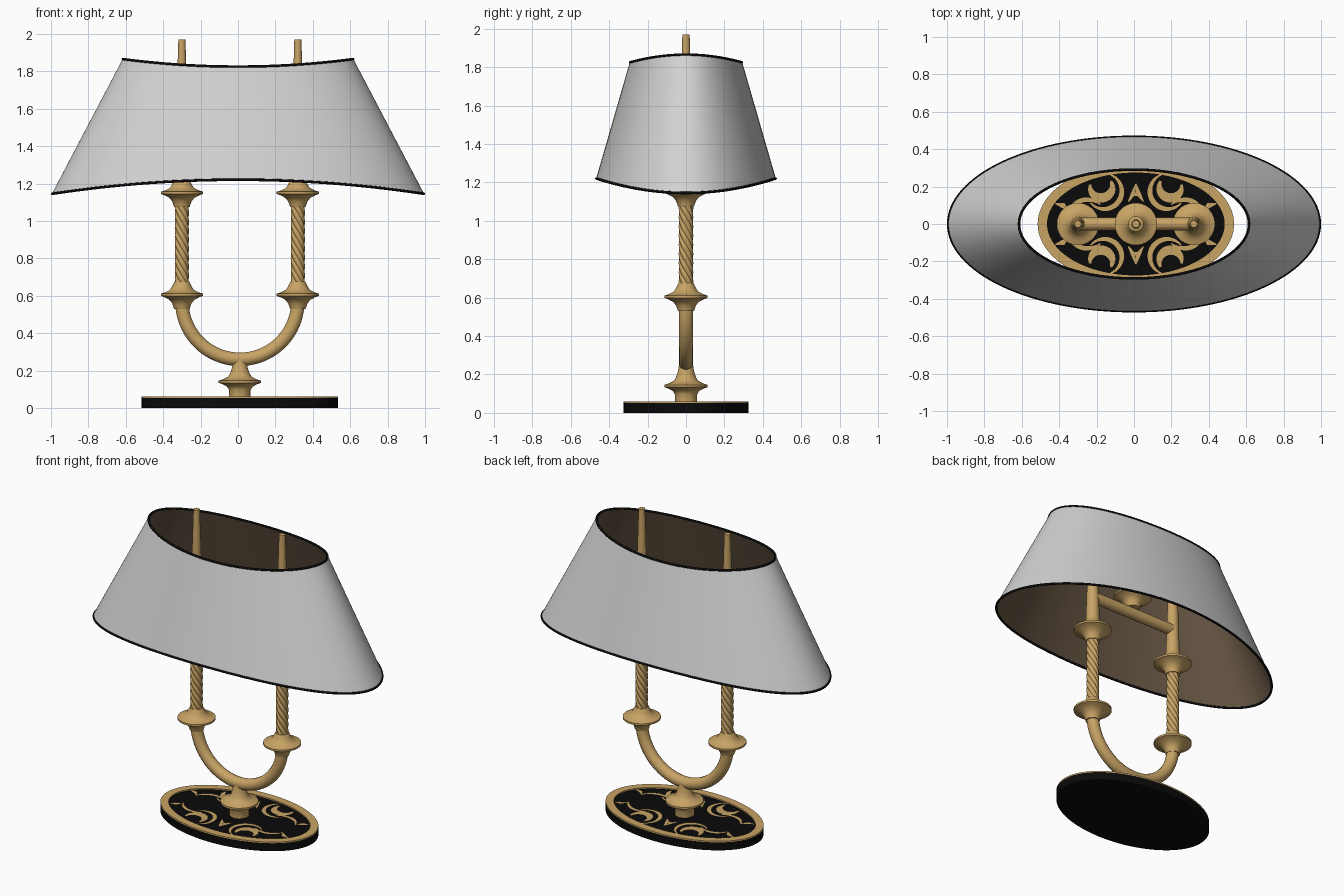
import bpy, bmesh, math
from math import sin, cos, pi, radians

cube = bpy.data.objects.get("Cube")
if cube:
    bpy.data.objects.remove(cube, do_unlink=True)


def material(name, rgb):
    m = bpy.data.materials.new(name)
    m.use_nodes = True
    m.diffuse_color = (*rgb, 1)
    m.node_tree.nodes["Principled BSDF"].inputs["Base Color"].default_value = (*rgb, 1)
    return m


GOLD = material("brass", (0.58, 0.37, 0.13))
BLACK = material("black", (0.003, 0.003, 0.003))
WHITE = material("shade white", (0.64, 0.64, 0.64))
BROWN = material("shade lining", (0.13, 0.09, 0.055))

CX = 0.01      # the lamp body stands slightly off the shade's centre
ARM = 0.31     # distance of each arm from the body's axis


def finish(name, bm, mats, angle=35):
    bmesh.ops.recalc_face_normals(bm, faces=bm.faces)
    me = bpy.data.meshes.new(name)
    bm.to_mesh(me)
    bm.free()
    ob = bpy.data.objects.new(name, me)
    bpy.context.collection.objects.link(ob)
    for m in mats:
        me.materials.append(m)
    bpy.ops.object.select_all(action='DESELECT')
    ob.select_set(True)
    bpy.context.view_layer.objects.active = ob
    bpy.ops.object.shade_smooth_by_angle(angle=radians(angle))
    return ob


def loft(bm, rings, cap=True, closed=False):
    """Skin a list of point rings; returns the bands of faces."""
    loops = [[bm.verts.new(p) for p in r] for r in rings]
    n = len(loops[0])
    pairs = list(zip(loops, loops[1:])) + ([(loops[-1], loops[0])] if closed else [])
    bands = [[bm.faces.new((a[i], a[(i + 1) % n], b[(i + 1) % n], b[i])) for i in range(n)]
             for a, b in pairs]
    if cap and not closed:
        bm.faces.new(loops[0])
        bm.faces.new(loops[-1])
    return bands


def ellipse(a, b, z, n=96, x=0.0):
    """z may be a function of x."""
    pts = [(a * cos(2 * pi * i / n), b * sin(2 * pi * i / n)) for i in range(n)]
    return [(x + px, py, z(px) if callable(z) else z) for px, py in pts]


def lathe(name, profile, x, z=0.0, n=40):
    bm = bmesh.new()
    loft(bm, [ellipse(r, r, z + h, n, x) for r, h in profile])
    return finish(name, bm, [GOLD])


def tube(name, points, radius, mat, cyclic=False):
    cu = bpy.data.curves.new(name, 'CURVE')
    cu.dimensions = '3D'
    cu.bevel_depth = radius
    cu.bevel_resolution = 5
    cu.use_fill_caps = True
    sp = cu.splines.new('POLY')
    sp.points.add(len(points) - 1)
    for p, q in zip(sp.points, points):
        p.co = (*q, 1)
    sp.use_cyclic_u = cyclic
    sp.use_smooth = True
    cu.materials.append(mat)
    ob = bpy.data.objects.new(name, cu)
    bpy.context.collection.objects.link(ob)


# Oval base: black body, brass rim, black inlaid field
bm = bmesh.new()
loft(bm, [ellipse(0.525, 0.325, z, x=CX) for z in (0, 0.052)])
finish("base", bm, [BLACK])
bm = bmesh.new()
loft(bm, [ellipse(a, b, z, x=CX) for a, b, z in
          ((0.525, 0.325, 0.052), (0.525, 0.325, 0.06), (0.475, 0.275, 0.06), (0.475, 0.275, 0.052))],
     closed=True)
finish("base_rim", bm, [GOLD])

# Scrollwork on the base: flat tapering ribbons, mirrored into four quarters
scroll = bmesh.new()


def ribbon(pts, width, sx=1, sy=1):
    n = len(pts)
    prev = None
    for i, (x, y) in enumerate(pts):
        x0, y0 = pts[max(i - 1, 0)]
        x1, y1 = pts[min(i + 1, n - 1)]
        d = math.hypot(x1 - x0, y1 - y0)
        w = width * (0.25 + 0.75 * sin(pi * i / (n - 1))) / 2
        ox, oy = -(y1 - y0) / d * w, (x1 - x0) / d * w
        cur = [scroll.verts.new((CX + sx * (x + s * ox), sy * (y + s * oy), 0.058)) for s in (1, -1)]
        if prev:
            f = scroll.faces.new((prev[0], prev[1], cur[1], cur[0]))
            f.normal_update()
            if f.normal.z < 0:
                f.normal_flip()
        prev = cur


def arc(cx, cy, r, a0, a1, n=20):
    return [(cx + r * cos(radians(a0 + (a1 - a0) * i / n)),
             cy + r * sin(radians(a0 + (a1 - a0) * i / n))) for i in range(n + 1)]


for sx in (1, -1):
    for sy in (1, -1):
        ribbon(arc(0.17, 0.175, 0.095, 110, 320), 0.028, sx, sy)
        ribbon(arc(0.185, 0.2, 0.06, 150, 370), 0.05, sx, sy)
        ribbon(arc(0.26, 0.02, 0.11, 130, 20), 0.025, sx, sy)
        ribbon([(0.36, 0.07), (0.39, 0.1), (0.43, 0.11)], 0.03, sx, sy)
        ribbon([(0.0, 0.215), (0.015, 0.16), (0.04, 0.12)], 0.025, sx, sy)
for sy in (1, -1):
    ribbon([(-0.025, 0.15), (0, 0.16), (0.025, 0.15)], 0.02, 1, sy)
me = bpy.data.meshes.new("base_scrollwork")
scroll.to_mesh(me)
scroll.free()
me.materials.append(GOLD)
bpy.context.collection.objects.link(bpy.data.objects.new("base_scrollwork", me))

# Turned collar shared by the foot, the arms and the crossbar; widest at height 0
COLLAR = [(0.042, -0.075), (0.046, -0.062), (0.052, -0.045), (0.068, -0.026), (0.095, -0.012),
          (0.113, -0.006), (0.113, 0.006), (0.09, 0.013), (0.064, 0.026), (0.052, 0.045), (0.04, 0.07)]
FOOT = [(0.058, -0.09), (0.058, -0.045)] + COLLAR[3:-1] + [(0.042, 0.075), (0.036, 0.115)]
lathe("foot_column", FOOT, CX, 0.14)

# U-shaped arm
tube("curved_arm", [(CX + ARM * cos(a), 0, 0.57 + ARM * sin(a))
                    for a in (pi + pi * i / 40 for i in range(41))], 0.037, GOLD)


def rope_ring(z, turn, n=48, strands=6):
    return [((r := 0.032 + 0.006 * abs(cos(strands / 2 * t))) * cos(t + turn), r * sin(t + turn), z)
            for t in (2 * pi * i / n for i in range(n))]


# Left and right stems: collars, twisted column, tapered candle tube
for side, s in (("left", 1), ("right", -1)):
    x = CX + s * ARM
    lathe(side + "_lower_collar", COLLAR, x, 0.605)
    lathe(side + "_upper_collar", COLLAR, x, 1.15)
    bm = bmesh.new()
    loft(bm, [rope_ring(0.66 + 0.43 * i / 60, -3 * pi * i / 60) for i in range(61)])
    finish(side + "_twisted_stem", bm, [GOLD]).location.x = x
    lathe(side + "_candle_tube", [(0.042, 1.2), (0.019, 1.97)], x, n=24)

# Crossbar inside the shade with its finial
tube("crossbar", [(CX - ARM, 0, 1.38), (CX + ARM, 0, 1.38)], 0.034, GOLD)
lathe("crossbar_finial", COLLAR + [(0.024, 0.075), (0.02, 0.12)], CX, 1.49)


# Oval shade with curved rims and dark lining
def low(x):
    return 1.22 - 0.075 * x * x


def high(x):
    return 1.825 + 0.04 * (x / 0.62) ** 2


def shade_ring(t, inset):
    a, b = 0.995 + (0.617 - 0.995) * t - inset, 0.468 + (0.293 - 0.468) * t - inset
    return ellipse(a, b, lambda x: low(x / a) * (1 - t) + high(0.62 * x / a) * t, 128)


STEPS = [i / 4 for i in range(5)]
bm = bmesh.new()
bands = loft(bm, [shade_ring(t, 0) for t in STEPS] + [shade_ring(t, 0.006) for t in reversed(STEPS)],
             closed=True)
for band in bands[5:9]:
    for f in band:
        f.material_index = 1
finish("shade", bm, [WHITE, BROWN])
tube("shade_bottom_trim", shade_ring(0, 0.002), 0.007, BLACK, True)
tube("shade_top_trim", shade_ring(1, 0.002), 0.007, BLACK, True)
